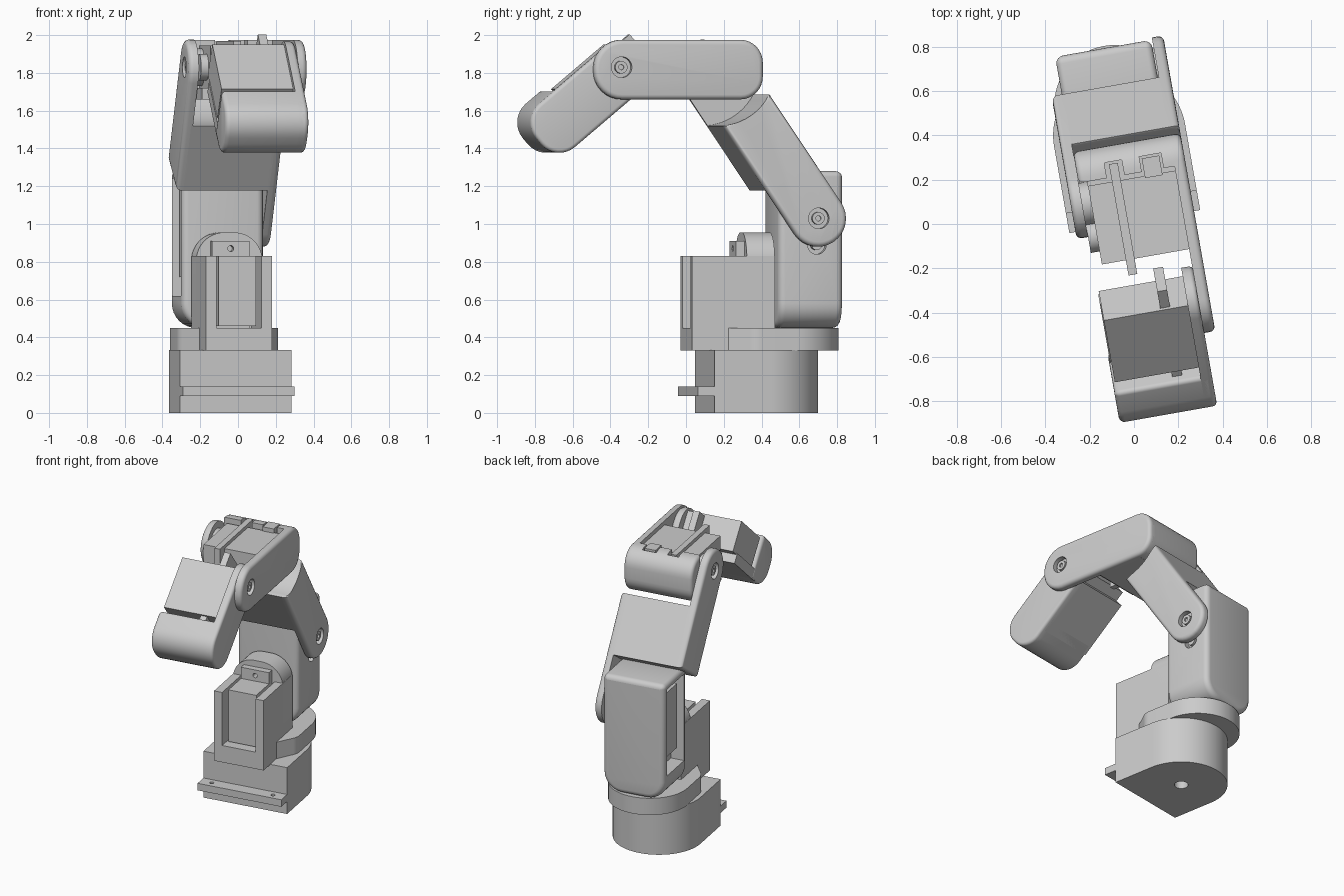
import bpy, bmesh
from math import pi, sin, cos, tan, radians
from mathutils import Vector, Matrix

if "Cube" in bpy.data.objects:
    bpy.data.objects.remove(bpy.data.objects["Cube"])

# The whole arm is laid out in its own frame, then turned 10 degrees
PLACE = Matrix.Translation((-.065, .40, 0)) @ Matrix.Rotation(radians(10), 4, 'Z')


def rounded(corners, n=8):
    """Polygon from (x, y, radius) corners."""
    out, k = [], len(corners)
    for i, (x, y, r) in enumerate(corners):
        c = Vector((x, y))
        if r == 0:
            out.append(c)
            continue
        u = (Vector(corners[i - 1][:2]) - c).normalized()
        v = (Vector(corners[(i + 1) % k][:2]) - c).normalized()
        half = u.angle(v) / 2
        mid = c + (u + v).normalized() * r / sin(half)
        s, e = c + u * r / tan(half) - mid, c + v * r / tan(half) - mid
        turn = s.angle(e) * (1 if s.cross(e) > 0 else -1)
        out += [mid + Matrix.Rotation(turn * j / n, 2) @ s for j in range(n + 1)]
    return out


def rect(a0, a1, b0, b1, r=(0, 0, 0, 0), n=8):
    return rounded([(a0, b0, r[0]), (a1, b0, r[1]), (a1, b1, r[2]), (a0, b1, r[3])], n)


def circle(c, r, n=40):
    return [Vector((c[0] + r * cos(2 * pi * i / n), c[1] + r * sin(2 * pi * i / n))) for i in range(n)]


def frame(pts, origin, deg):
    """Move a link profile to its joint and angle in the y-z plane."""
    m = Matrix.Rotation(radians(deg), 2)
    return [Vector(origin) + m @ p for p in pts]


def prism(name, pts, axis, lo, hi, bevel=0, ends='both'):
    """Extrude a profile along an axis, optionally rounding the rims."""
    put = {'x': lambda p, h: (h, p[0], p[1]), 'y': lambda p, h: (p[0], h, p[1]),
           'z': lambda p, h: (p[0], p[1], h)}[axis]
    bm = bmesh.new()
    low = [bm.verts.new(put(p, lo)) for p in pts]
    high = [bm.verts.new(put(p, hi)) for p in pts]
    caps = [bm.faces.new(low), bm.faces.new(high)]
    for i in range(len(pts)):
        j = (i + 1) % len(pts)
        bm.faces.new((low[i], low[j], high[j], high[i]))
    bmesh.ops.recalc_face_normals(bm, faces=bm.faces)
    if bevel:
        use = {'both': caps, 'lo': caps[:1], 'hi': caps[1:]}[ends]
        bmesh.ops.bevel(bm, geom=list({e for f in use for e in f.edges}), offset=bevel,
                        segments=4, profile=.5, affect='EDGES')
    me = bpy.data.meshes.new(name)
    bm.to_mesh(me)
    bm.free()
    ob = bpy.data.objects.new(name, me)
    bpy.context.collection.objects.link(ob)
    return ob


def box(name, x0, x1, y0, y1, z0, z1):
    return prism(name, rect(x0, x1, y0, y1), 'z', z0, z1)


def cut(ob, cutter):
    mod = ob.modifiers.new('cut', 'BOOLEAN')
    mod.operation, mod.object, mod.solver = 'DIFFERENCE', cutter, 'EXACT'
    bpy.context.view_layer.objects.active = ob
    bpy.ops.object.modifier_apply(modifier='cut')
    bpy.data.objects.remove(cutter)


def joint(name, plate, c, side):
    """Screw recess in a plate, with horn disc behind it."""
    cut(plate, prism('cutter', circle(c, .055), 'x', -.4 if side < 0 else .15, -.15 if side < 0 else .4))
    xs = sorted((side * .18, side * .235))
    prism(name + '_horn', circle(c, .1), 'x', *xs)
    xs = sorted((side * .22, side * .262))
    screw = prism(name + '_screw', circle(c, .033, 24), 'x', *xs)
    xs = sorted((side * .25, side * .3))
    cut(screw, prism('cutter', circle(c, .014, 12), 'x', *xs))


P1, P2, P3 = (.26, 1.03), (-.28, 1.83), (-.80, 1.83)

# Base with mounting strip
base = prism('base', rect(-.3, .3, -.305, .3, (0, 0, .299, .299), 24), 'z', 0, .332)
cut(base, prism('cutter', circle((0, 0), .045), 'z', -.1, .2))
strip = box('base_strip', -.3, .3, -.395, -.29, .09, .14)
for x in (-.22, .22):
    cut(strip, prism('cutter', circle((x, -.35), .014, 16), 'z', 0, .3))

# Turntable
prism('turntable', rounded([(-.178, -.404, 0), (.178, -.404, 0), (.178, -.21, 0), (.27, -.08, .1),
                            (.27, .41, .268), (-.27, .41, .268), (-.27, -.08, .1), (-.178, -.21, 0)], 16),
      'z', .33, .45)

# Shoulder housing, arch and motor
house = box('shoulder_housing', -.178, .178, -.404, .04, .33, .83)
cut(house, box('cutter', -.12, .12, -.5, -.11, .38, 1))
prism('shoulder_arch', rect(-.178, .178, .45, .955, (0, 0, .15, .15), 12), 'y', -.11, .04)
box('shoulder_motor', -.1, .1, -.35, -.1, .46, .83)
ears = box('shoulder_motor_ears', -.1, .1, -.155, -.105, .38, .91)
for z in (.42, .87):
    cut(ears, prism('cutter', circle((0, z), .016, 16), 'y', -.3, 0))
prism('shoulder_horn', circle((0, .77), .1), 'y', .03, .06)

# Lower arm shell with side pocket and motor inside
lower = prism('lower_arm', rect(-.225, .215, .45, 1.28, (.13, .13, .03, .03)), 'y', .055, .40, .035)
cut(lower, box('cutter', -.4, -.13, .095, .355, .62, 1.24))
box('lower_arm_motor', -.19, -.1, .13, .33, .72, 1.18)
cut(lower, prism('cutter', circle((.26, .89), .05), 'x', .17, .4))
prism('lower_arm_screw', circle((.26, .89), .028, 24), 'x', .15, .21)

# Upper arm: middle block, right plate to the lower arm, left plate to the forearm
c = .149
right = prism('upper_arm_right_plate', frame(rect(-.15, .69, -.15, .15, (c, .0, .0, c)), P1, 124),
              'x', .22, .272, .025, 'hi')
left = prism('upper_arm_left_plate', frame(rect(.28, 1.11, -.15, .15, (0, c, c, 0)), P1, 124),
             'x', -.272, -.22, .025, 'lo')
block = prism('upper_arm_block', frame(rect(.28, .69, -.15, .15), P1, 124), 'x', -.23, .23)
for ob in (block, right):
    cut(ob, prism('cutter', circle(P2, .31, 64), 'x', -.3, .3))
joint('lower_arm', right, P1, 1)
joint('upper_arm', left, P2, -1)

# Forearm: long right plate, rounded back, floor and motor
plate = prism('forearm_plate', rect(-.945, -.037, 1.66, 1.975, (.15, .12, .12, .15)),
              'x', .22, .272, .025, 'hi')
joint('forearm', plate, P3, 1)
back = prism('forearm_back', rect(-.18, -.037, 1.66, 1.975, (0, .12, .12, 0)), 'x', -.22, .24, .025, 'lo')
for x0, x1 in ((-.09, -.01), (.07, .17)):
    cut(back, box('cutter', x0, x1, -.3, -.11, 1.72, 2.1))
box('forearm_floor', -.215, .23, -.50, -.15, 1.66, 1.72)
box('forearm_motor', -.18, .23, -.56, -.2, 1.71, 1.945)
box('forearm_motor_ears', -.07, -.03, -.63, -.12, 1.73, 1.97)
box('forearm_cable_exit', .08, .16, -.21, -.12, 1.78, 1.975)
prism('forearm_small_gear', circle((-.43, 1.83), .07), 'x', -.22, -.17)

# Hand: side plate, floor, rounded tip and motor
hand = 220
prism('hand_plate', frame(rect(-.14, .585, -.13, .17, (.13, .13, .13, .13)), P3, hand),
      'x', .17, .222, .02, 'hi')
prism('hand_tip', frame(rect(.34, .585, -.13, .17, (.02, .13, .13, 0)), P3, hand), 'x', -.225, .20, .025, 'lo')
prism('hand_floor', frame(rect(.0, .40, .10, .17), P3, hand), 'x', -.22, .19)
prism('hand_motor', frame(rect(-.07, .30, -.10, .11), P3, hand), 'x', -.215, .175)
prism('hand_motor_ears', frame(rect(-.17, .38, -.085, .08), P3, hand), 'x', .045, .09)

# Turn everything into place and shade
for ob in bpy.data.objects:
    ob.data.transform(PLACE)
    ob.select_set(True)
    bpy.context.view_layer.objects.active = ob
bpy.ops.object.shade_smooth_by_angle(angle=radians(35))
